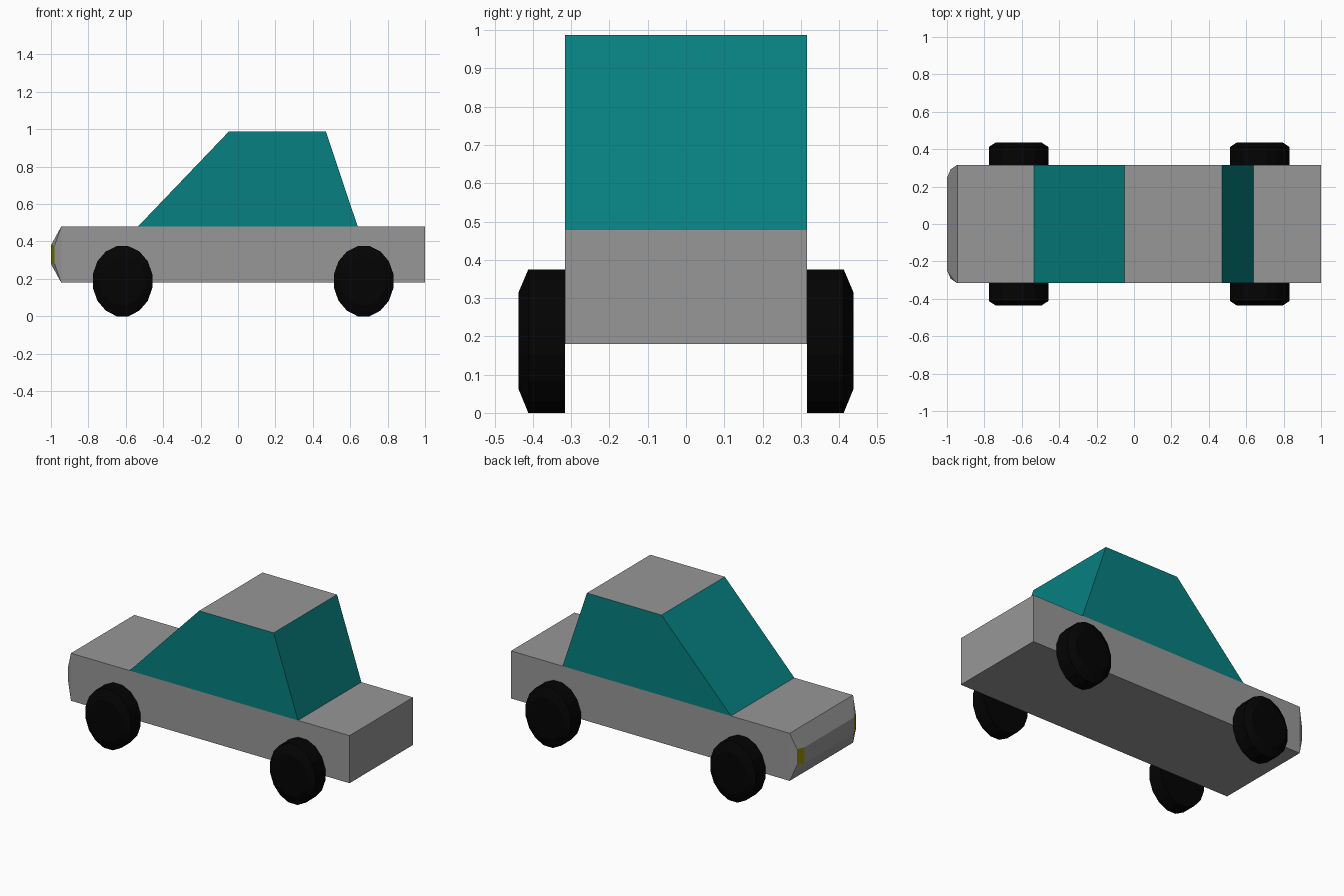
import bpy, bmesh
from math import sin, cos, pi

if "Cube" in bpy.data.objects:
    bpy.data.objects.remove(bpy.data.objects["Cube"])


def material(name, rgb):
    m = bpy.data.materials.new(name)
    m.diffuse_color = (*rgb, 1)
    m.use_nodes = True
    m.node_tree.nodes["Principled BSDF"].inputs["Base Color"].default_value = m.diffuse_color
    return m


GREY = material("grey paint", (0.31, 0.31, 0.31))
TEAL = material("teal glass", (0.002, 0.216, 0.214))
YELLOW = material("yellow lamp", (0.216, 0.216, 0.0))
BLACK = material("black rubber", (0.001, 0.001, 0.001))


def build(name, verts, faces, mats, painted=()):
    """Mesh object; faces whose index is in painted use the second material."""
    bm = bmesh.new()
    vs = [bm.verts.new(v) for v in verts]
    for i, f in enumerate(faces):
        bm.faces.new([vs[k] for k in f]).material_index = int(i in painted)
    bmesh.ops.recalc_face_normals(bm, faces=bm.faces)
    me = bpy.data.meshes.new(name)
    bm.to_mesh(me)
    bm.free()
    for m in mats:
        me.materials.append(m)
    ob = bpy.data.objects.new(name, me)
    bpy.context.collection.objects.link(ob)
    return ob


W = 0.316            # half width of the body
LOW, DECK, ROOF = 0.18, 0.48, 0.987


def mirrored(points):
    """Each (x, y, z) becomes a pair: even index at -y, odd index at +y."""
    return [(x, s * y, z) for x, y, z in points for s in (-1, 1)]


# Body: low hull with a tapered nose, open beneath the cabin
body_pts = mirrored([
    (-0.945, W, LOW), (1.0, W, LOW), (1.0, W, DECK),            # 0-5
    (0.64, W, DECK), (-0.535, W, DECK), (-0.945, W, DECK),      # 6-11
    (-0.98, 0.293, 0.28), (-0.98, 0.293, 0.38),                 # 12-15
    (-1.0, 0.247, 0.28), (-1.0, 0.247, 0.38),                   # 16-19
])
body_faces = [
    (12, 16, 18, 14), (13, 17, 19, 15),             # lamps
    (0, 2, 4, 6, 8, 10), (1, 3, 5, 7, 9, 11),       # sides
    (0, 1, 3, 2), (2, 3, 5, 4),                     # floor, tail
    (4, 5, 7, 6), (8, 9, 11, 10),                   # boot, bonnet
    (0, 12, 14, 10), (1, 13, 15, 11),               # nose cheeks
    (10, 18, 19, 11), (10, 14, 18), (11, 15, 19),   # nose upper slope
    (0, 16, 17, 1), (0, 12, 16), (1, 13, 17),       # nose lower slope
    (16, 17, 19, 18),                               # grille
]
build("body", body_pts, body_faces, (GREY, YELLOW), (0, 1))

# Cabin: teal glasshouse with a grey roof
cabin_pts = mirrored([(-0.535, W, DECK), (0.64, W, DECK),
                      (0.47, W, ROOF), (-0.05, W, ROOF)])
cabin_faces = [(4, 5, 7, 6), (0, 2, 4, 6), (1, 3, 5, 7),
               (0, 1, 7, 6), (2, 3, 5, 4)]
build("cabin", cabin_pts, cabin_faces, (GREY, TEAL), (1, 2, 3, 4))

# Wheels: slightly oval discs with a chamfered outer rim
N = 16


def wheel(name, cx, side):
    verts = []
    for y, rx, rz in ((W, 0.162, 0.19), (0.412, 0.162, 0.19), (0.437, 0.123, 0.13)):
        for k in range(N):
            a = 2 * pi * (k + 0.5) / N
            verts.append((cx + rx * cos(a), side * y, 0.192 + rz * sin(a)))
    low = min(v[2] for v in verts)
    verts = [(x, y, z - 0.6 * low) if z > low + 0.001 else (x, y, 0)
             for x, y, z in verts]
    faces = [tuple(range(N)), tuple(range(2 * N, 3 * N))]
    for r in (0, N):
        for k in range(N):
            n = (k + 1) % N
            faces.append((r + k, r + n, r + N + n, r + N + k))
    build(name, verts, faces, (BLACK,))


for end, cx in (("front", -0.617), ("rear", 0.672)):
    for label, side in (("left", -1), ("right", 1)):
        wheel(f"{end}_{label}_wheel", cx, side)
